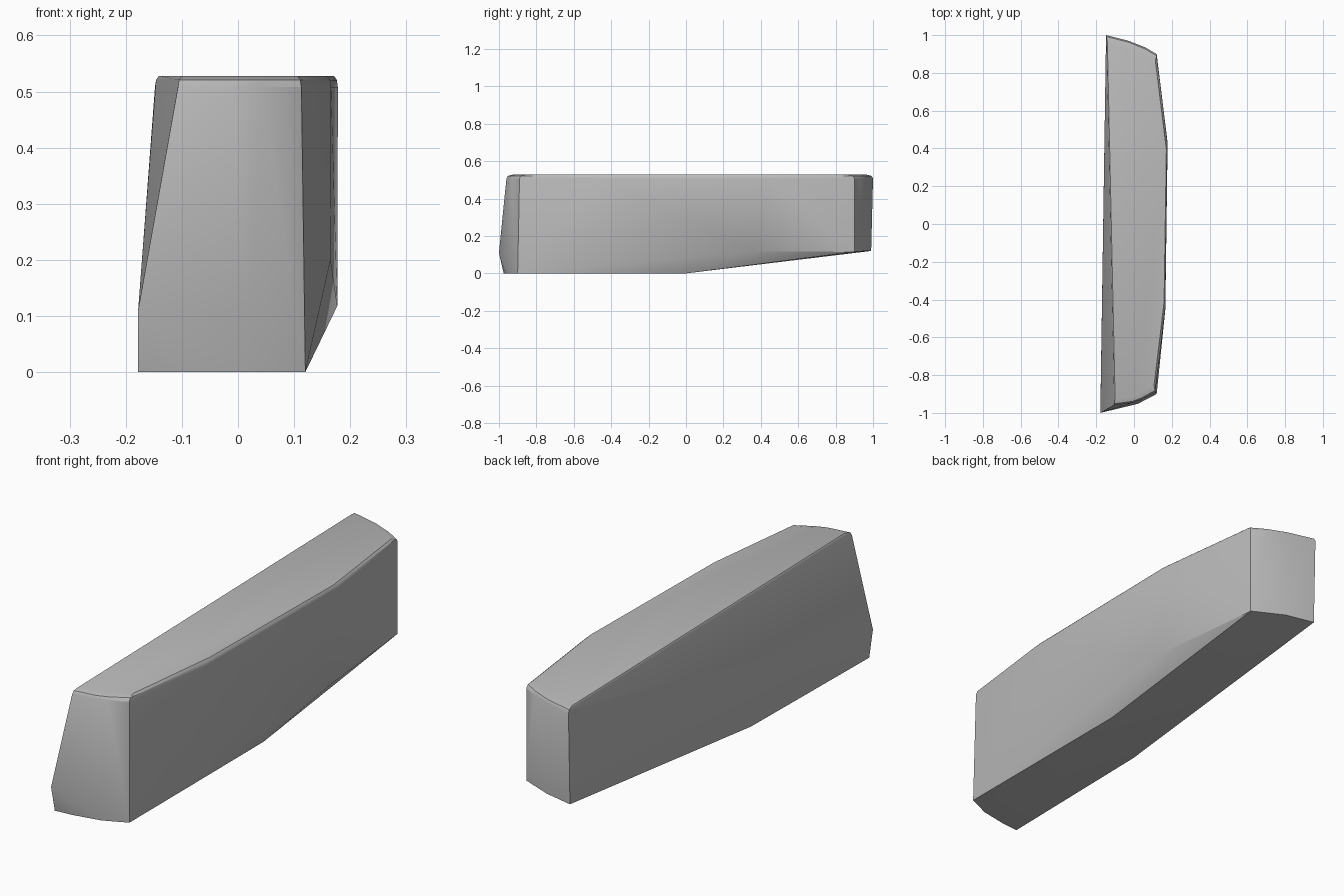
import bpy
import bmesh
import math

cube = bpy.data.objects.get("Cube")
if cube:
    bpy.data.objects.remove(cube, do_unlink=True)

# Plan outline of the upper rim, running round from the front
rim = [(-.107, -.96), (-.01, -.947), (.04, -.93), (.113, -.89),
       (.166, -.45), (.178, .43), (.12, .9), (.06, .935),
       (-.03, .97), (-.148, 1)]

# Lower corners: flat foot, rising tail and outer side fold
foot = [(-.178, -.975, 0), (-.1, -.968, 0), (.02, -.945, 0), (.12, -.9, 0),
        (.12, 0, 0), (-.165, -.2, 0)]
nose = [(-.178, -1, .11), (.02, -.952, .1)]
tail = [(.12, .9, .115), (-.02, .962, .12), (-.148, .99, .12)]
fold = [(.165, -.45, .2), (.177, .37, .118)]


def inset_rim(dx, dy, z):
    """Rim pulled in towards the middle of the top."""
    return [(x - math.copysign(dx, x), y - math.copysign(dy, y), z)
            for x, y in rim]


# Softened top edge: full rim, a halfway step, then the flat top
points = foot + nose + tail + fold
points += inset_rim(0, 0, .508)
points += inset_rim(.002, .008, .521)
points += inset_rim(.007, .035, .528)

bm = bmesh.new()
for p in points:
    bm.verts.new(p)
hull = bmesh.ops.convex_hull(bm, input=bm.verts)
loose = [v for v in bm.verts if not v.link_faces]
bmesh.ops.delete(bm, geom=loose, context='VERTS')
bmesh.ops.dissolve_limit(bm, angle_limit=math.radians(.5),
                         verts=bm.verts, edges=bm.edges)
bmesh.ops.recalc_face_normals(bm, faces=bm.faces)

mesh = bpy.data.meshes.new("block_body")
bm.to_mesh(mesh)
bm.free()
body = bpy.data.objects.new("block_body", mesh)
bpy.context.collection.objects.link(body)

# Plain grey finish
grey = bpy.data.materials.new("plain_grey")
grey.use_nodes = True
colour = (.5, .5, .5, 1)
grey.diffuse_color = colour
grey.node_tree.nodes["Principled BSDF"].inputs["Base Color"].default_value = colour
mesh.materials.append(grey)

bpy.ops.object.select_all(action='DESELECT')
body.select_set(True)
bpy.context.view_layer.objects.active = body
bpy.ops.object.shade_smooth_by_angle(angle=math.radians(30))
